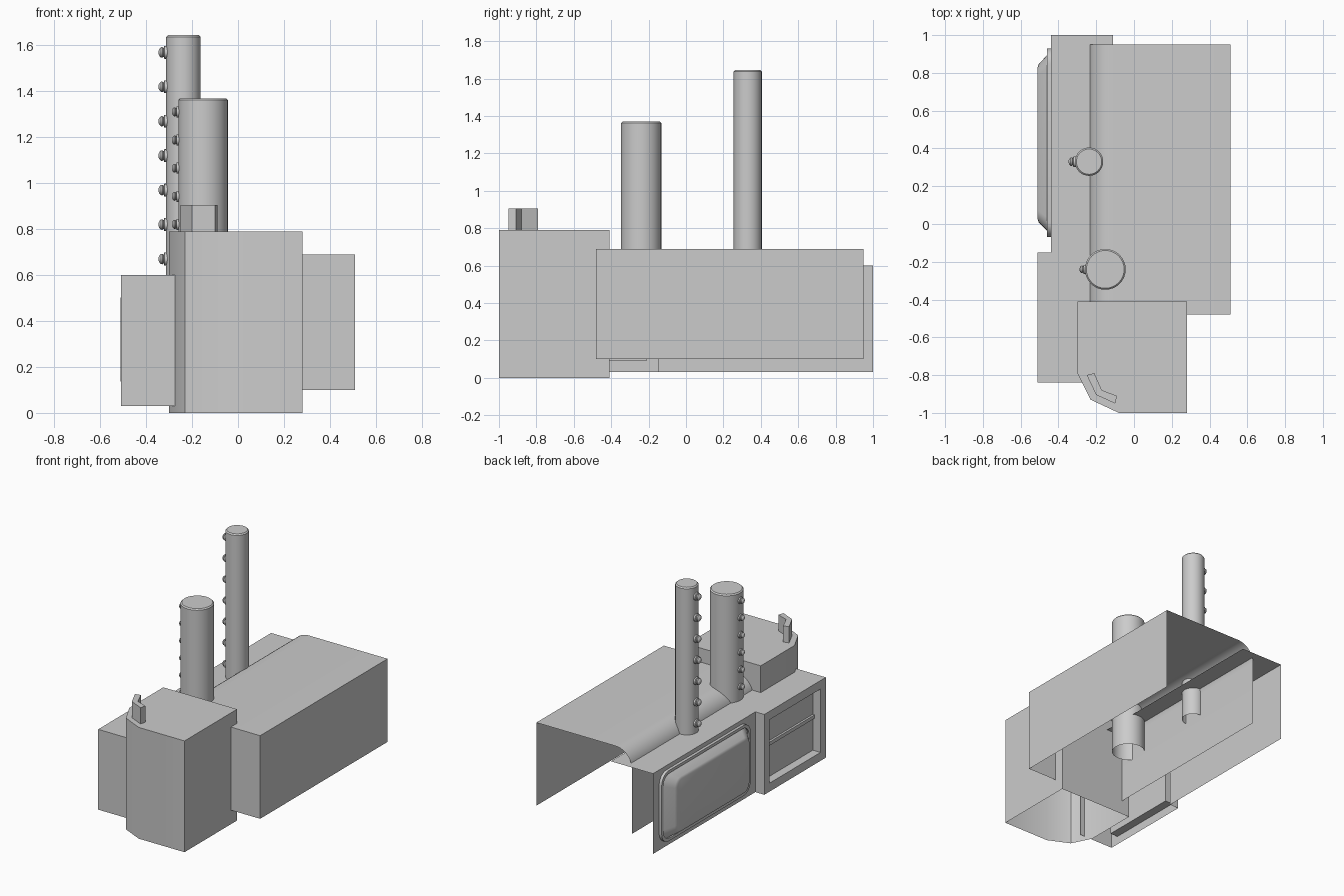
import bpy, bmesh, math

cube = bpy.data.objects.get("Cube")
if cube:
    bpy.data.objects.remove(cube)

GREY = (0.6, 0.6, 0.6, 1)
mat = bpy.data.materials.new("plain_grey")
mat.use_nodes = True
mat.diffuse_color = GREY
mat.node_tree.nodes["Principled BSDF"].inputs["Base Color"].default_value = GREY


def loft(name, loops, closed=True, cap=True, extra=()):
    """Bridge loops of points into a thin shell and cap the last loop."""
    bm = bmesh.new()
    rows = [[bm.verts.new(p) for p in loop] for loop in loops]
    n = len(rows[0])
    for a, b in zip(rows, rows[1:]):
        for i in range(n if closed else n - 1):
            j = (i + 1) % n
            bm.faces.new((a[i], a[j], b[j], b[i]))
    if cap:
        bm.faces.new(rows[-1] + [bm.verts.new(p) for p in extra])
    bmesh.ops.recalc_face_normals(bm, faces=bm.faces)
    mesh = bpy.data.meshes.new(name)
    bm.to_mesh(mesh)
    bm.free()
    mesh.materials.append(mat)
    obj = bpy.data.objects.new(name, mesh)
    bpy.context.collection.objects.link(obj)
    bpy.ops.object.select_all(action="DESELECT")
    obj.select_set(True)
    bpy.context.view_layer.objects.active = obj
    bpy.ops.object.shade_smooth_by_angle(angle=math.radians(35))
    return obj


def at_z(plan, z):
    return [(x, y, z) for x, y in plan]


def prism(name, plan, z0, z1, **kw):
    return loft(name, [at_z(plan, z0), at_z(plan, z1)], **kw)


def circle(r, n=32):
    return [(r * math.cos(2 * math.pi * i / n), r * math.sin(2 * math.pi * i / n))
            for i in range(n)]


def side_rect(x, y0, y1, z0, z1, r=0, steps=6):
    """Rectangle facing -x, with rounded corners when r is set."""
    if not r:
        return [(x, y0, z0), (x, y1, z0), (x, y1, z1), (x, y0, z1)]
    pts = []
    centres = [(y1 - r, z1 - r), (y0 + r, z1 - r), (y0 + r, z0 + r), (y1 - r, z0 + r)]
    for k, (cy, cz) in enumerate(centres):
        for i in range(steps + 1):
            a = math.pi / 2 * (k + i / steps)
            pts.append((x, cy + r * math.cos(a), cz + r * math.sin(a)))
    return pts


# Front tower with a chamfered corner, open below
prism("front_tower", [(0.28, -1), (0.28, -0.41), (-0.3, -0.41), (-0.3, -0.79),
                      (-0.23, -0.93), (-0.08, -1)], 0, 0.79)

# Bent fin on the tower roof
prism("roof_fin", [(-0.25, -0.8), (-0.21, -0.79), (-0.17, -0.88), (-0.09, -0.91),
                   (-0.1, -0.95), (-0.2, -0.905)], 0.79, 0.905)

# Long body shell: rounded shoulder, open at the bottom and back
R = 0.13
profile = [(0.51, 0.1), (0.51, 0.69)]
for i in range(11):
    a = math.pi / 2 * (1 + i / 10)
    profile.append((-0.11 + R * math.cos(a), 0.56 + R * math.sin(a)))
profile.append((-0.24, 0.1))
loft("long_body", [[(x, y, z) for x, z in profile] for y in (0.95, -0.48)], closed=False)

# Side casing: walls and roof
LOW, HIGH = 0.03, 0.6
prism("casing_front_wall", [(-0.24, -0.84), (-0.51, -0.84)], LOW, HIGH,
      closed=False, cap=False)
prism("casing_rear_wall", [(-0.51, -0.15), (-0.44, -0.15), (-0.44, 1)], LOW, HIGH,
      closed=False, cap=False)
loft("casing_roof", [at_z([(-0.11, -0.84), (-0.51, -0.84), (-0.51, -0.15),
                           (-0.44, -0.15), (-0.44, 1), (-0.11, 1)], HIGH)])

# Framed recess split by a thin rail
hole = (-0.78, -0.21, 0.09, 0.54)
loft("recess_frame", [side_rect(-0.51, -0.84, -0.15, LOW, HIGH),
                      side_rect(-0.51, *hole), side_rect(-0.45, *hole)])
loft("recess_rail", [side_rect(x, -0.78, -0.21, 0.32, 0.345) for x in (-0.45, -0.465)])

# Raised rounded panel with a rim and a wide bevel
loft("raised_panel", [
    side_rect(-0.44, -0.07, 0.93, 0.07, 0.57, 0.08),
    side_rect(-0.46, -0.07, 0.93, 0.07, 0.57, 0.08),
    side_rect(-0.46, -0.05, 0.91, 0.09, 0.55, 0.07),
    side_rect(-0.45, -0.05, 0.91, 0.09, 0.55, 0.07),
    side_rect(-0.455, -0.04, 0.9, 0.095, 0.545, 0.07),
    side_rect(-0.505, 0.01, 0.845, 0.125, 0.515, 0.06),
    side_rect(-0.512, 0.03, 0.825, 0.14, 0.5, 0.05)])


# Chimneys, each with a column of knobs on the -x side
KNOB = [(0.005, 0.028), (-0.008, 0.028), (-0.011, 0.018), (-0.016, 0.023),
        (-0.023, 0.022), (-0.029, 0.016), (-0.033, 0.007)]


def chimney(name, cx, cy, r, base, top, first, step, count, size):
    loft(name, [[(cx + x, cy + y, z) for x, y in circle(rad)]
                for rad, z in ((r, base), (r, top - 0.008), (r - 0.008, top))])
    for k in range(count):
        loft(f"{name}_knob_{k + 1}",
             [[(cx - r + dx * size, cy + u, first + k * step + v)
               for u, v in circle(rad * size, 16)] for dx, rad in KNOB])


chimney("tall_chimney", -0.238, 0.33, 0.075, 0.4, 1.645, 0.67, 0.15, 7, 1)
chimney("short_chimney", -0.152, -0.24, 0.108, 0.37, 1.37, 0.698, 0.1225, 6, 0.85)
